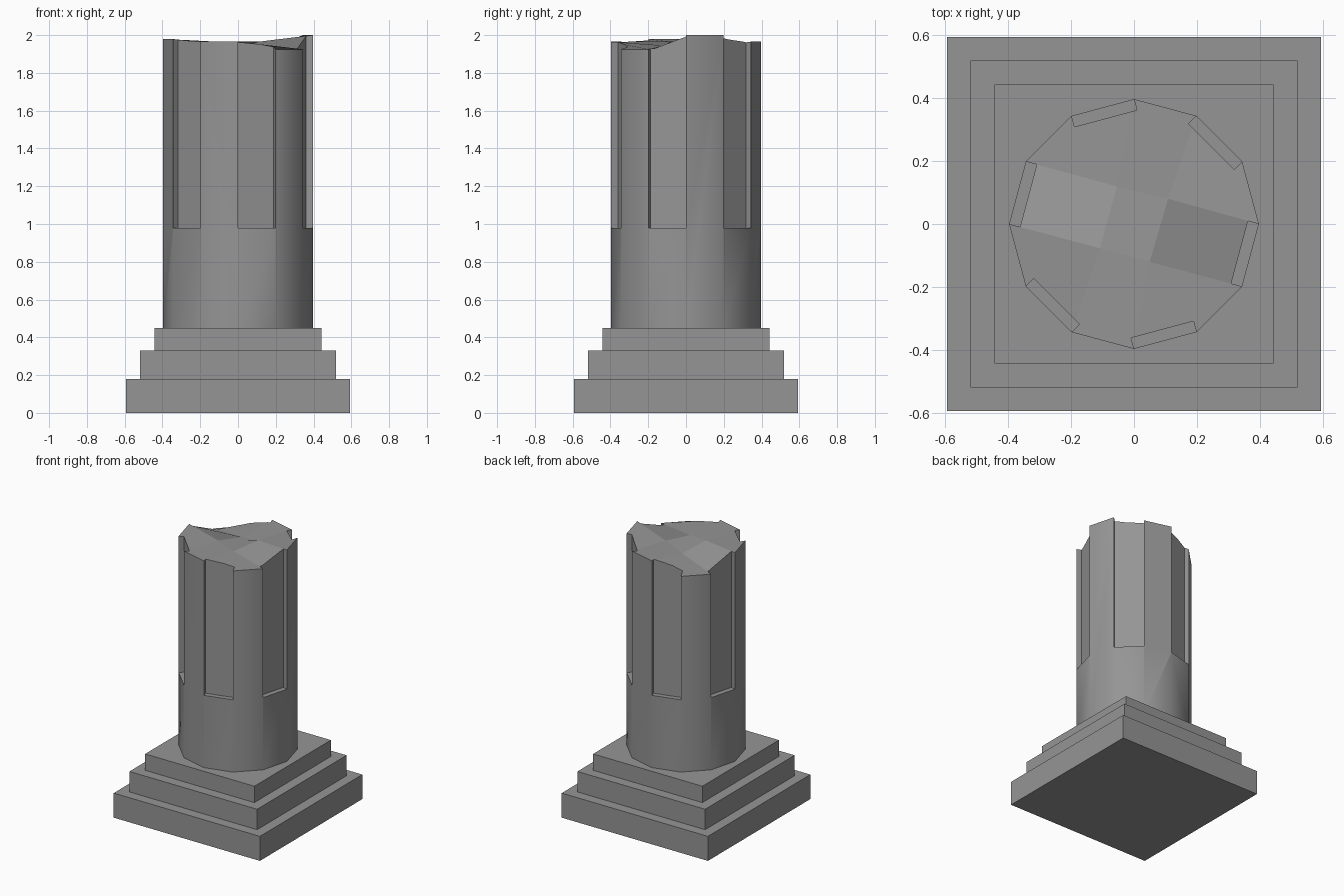
import bpy, bmesh, math
from mathutils import Matrix, Vector

if "Cube" in bpy.data.objects:
    bpy.data.objects.remove(bpy.data.objects["Cube"], do_unlink=True)

stone = bpy.data.materials.new("grey_stone")
stone.use_nodes = True
GREY = (0.3, 0.3, 0.3, 1)
stone.diffuse_color = GREY
stone.node_tree.nodes["Principled BSDF"].inputs["Base Color"].default_value = GREY


def add_object(name, bm):
    bmesh.ops.recalc_face_normals(bm, faces=bm.faces)
    mesh = bpy.data.meshes.new(name)
    bm.to_mesh(mesh)
    bm.free()
    mesh.materials.append(stone)
    obj = bpy.data.objects.new(name, mesh)
    bpy.context.collection.objects.link(obj)
    return obj


def box(name, size, centre, turn=0.0):
    bm = bmesh.new()
    place = Matrix.Rotation(turn, 4, "Z") @ Matrix.Translation(centre) @ Matrix.Diagonal((*size, 1))
    bmesh.ops.create_cube(bm, size=1, matrix=place)
    return add_object(name, bm)


# Stepped square base
for name, width, low, high in (("lower_step", 1.186, 0, 0.18),
                               ("middle_step", 1.036, 0.18, 0.33),
                               ("upper_step", 0.886, 0.33, 0.45)):
    box(name, (width, width, high - low), (0, 0, (low + high) / 2))

# Twelve-sided shaft with an uneven broken top
SIDES, RADIUS, FOOT = 12, 0.396, 0.45
rim_heights = (2.0, 2.0, 1.965, 1.965, 1.885, 1.885, 1.98, 1.98, 1.965, 1.965, 1.925, 1.925)
bm = bmesh.new()
foot, rim = [], []
for i, z in enumerate(rim_heights):
    a = math.tau * i / SIDES
    x, y = RADIUS * math.cos(a), RADIUS * math.sin(a)
    foot.append(bm.verts.new((x, y, FOOT)))
    rim.append(bm.verts.new((x, y, z)))
for i in range(SIDES):
    j = (i + 1) % SIDES
    bm.faces.new((foot[i], foot[j], rim[j], rim[i]))
bm.faces.new(foot)

# Broken top: a three by three patch around four inner points
inner = [bm.verts.new(p) for p in ((0.108, 0.08, 1.965), (-0.054, 0.119, 1.93),
                                   (-0.108, -0.077, 1.965), (0.05, -0.12, 1.945))]
bm.faces.new(inner)
for k in range(4):
    c = 3 * k + 1
    bm.faces.new((rim[c - 1], rim[c], rim[c + 1], inner[k]))
    bm.faces.new((rim[c + 1], rim[(c + 2) % SIDES], inner[(k + 1) % 4], inner[k]))
column = add_object("column_shaft", bm)

# Recessed flutes on every other side of the upper shaft
side_width = 2 * RADIUS * math.sin(math.pi / SIDES)
floor_r = RADIUS * math.cos(math.pi / SIDES) - 0.036
for k in range(6):
    turn = math.radians(45 + 60 * k)
    cutter = box("flute_cutter", (0.2, side_width, 1.5), (floor_r + 0.1, 0, 0.98 + 0.75), turn)
    cutter.hide_render = True
    mod = column.modifiers.new("flute", "BOOLEAN")
    mod.operation, mod.solver, mod.object = "DIFFERENCE", "EXACT", cutter
    bpy.context.view_layer.objects.active = column
    bpy.ops.object.modifier_apply(modifier=mod.name)
    bpy.data.objects.remove(cutter, do_unlink=True)

# Smooth round the shaft, flat facets on the broken top
bpy.ops.object.select_all(action="DESELECT")
column.select_set(True)
bpy.context.view_layer.objects.active = column
bpy.ops.object.shade_smooth_by_angle(angle=math.radians(35))
for face in column.data.polygons:
    if abs(face.normal.z) > 0.5:
        face.use_smooth = False
